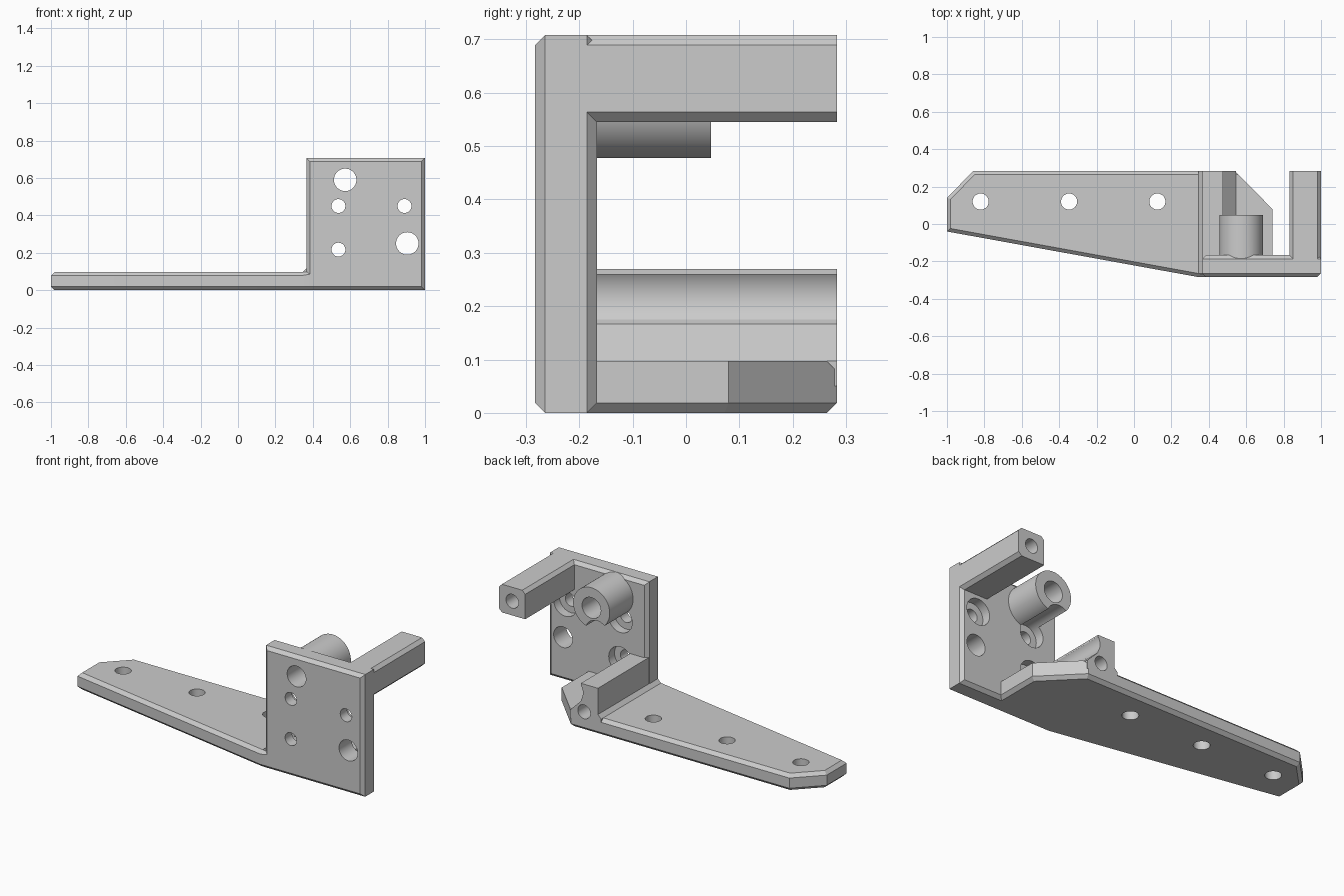
import bpy, bmesh, math
from mathutils import Vector, Matrix

if "Cube" in bpy.data.objects:
    bpy.data.objects.remove(bpy.data.objects["Cube"])

C = 0.019  # chamfer size used on every part

grey = bpy.data.materials.new("light grey")
grey.use_nodes = True
grey.diffuse_color = (0.6, 0.6, 0.6, 1)
grey.node_tree.nodes["Principled BSDF"].inputs["Base Color"].default_value = (0.6, 0.6, 0.6, 1)


def finish(bm, name):
    bmesh.ops.recalc_face_normals(bm, faces=bm.faces)
    me = bpy.data.meshes.new(name)
    bm.to_mesh(me)
    bm.free()
    me.materials.append(grey)
    ob = bpy.data.objects.new(name, me)
    bpy.context.collection.objects.link(ob)
    return ob


def prism(name, points, offset, rule=None):
    """Extrude a closed outline; chamfer the edges whose midpoint and direction pass the rule."""
    bm = bmesh.new()
    face = bm.faces.new([bm.verts.new(p) for p in points])
    new = bmesh.ops.extrude_face_region(bm, geom=[face])["geom"]
    bmesh.ops.translate(bm, vec=offset, verts=[v for v in new if isinstance(v, bmesh.types.BMVert)])
    bmesh.ops.recalc_face_normals(bm, faces=bm.faces)
    if rule:
        edges = [e for e in bm.edges if rule((e.verts[0].co + e.verts[1].co) / 2,
                                             (e.verts[1].co - e.verts[0].co).normalized())]
        bmesh.ops.bevel(bm, geom=edges, offset=C, offset_type='OFFSET', segments=1,
                        profile=0.5, affect='EDGES')
    return finish(bm, name)


def cylinder(name, a, b, r):
    """Round bar from point a to point b."""
    a, b = Vector(a), Vector(b)
    bm = bmesh.new()
    rot = (b - a).to_track_quat('Z', 'Y').to_matrix().to_4x4()
    bmesh.ops.create_cone(bm, cap_ends=True, segments=64, radius1=r, radius2=r,
                          depth=(b - a).length, matrix=Matrix.Translation((a + b) / 2) @ rot)
    return finish(bm, name)


def combine(target, tool, operation):
    mod = target.modifiers.new(operation.lower(), 'BOOLEAN')
    mod.operation, mod.object, mod.solver = operation, tool, 'EXACT'
    bpy.context.view_layer.objects.active = target
    bpy.ops.object.modifier_apply(modifier=mod.name)
    bpy.data.objects.remove(tool)


# Long tapered arm with the pad beside it
outline = [(-1, -0.04), (0.34, -0.283), (0.74, -0.283), (0.74, 0.08),
           (0.54, 0.283), (-0.86, 0.283), (-1, 0.14)]
bracket = prism("mounting_bracket", [(x, y, 0) for x, y in outline], (0, 0, 0.097),
                lambda m, d: abs(d.z) < 0.5 and (m.z < 0.01 or m.x < 0.5))

# Upright plate
plate = prism("upright_plate", [(0.365, -0.283, 0), (1, -0.283, 0), (1, -0.283, 0.708),
                                (0.365, -0.283, 0.708)], (0, 0.116, 0),
              lambda m, d: abs(d.y) < 0.5)

# Stiffening rib on the arm, with a small sloped foot on each side
rib = prism("rib", [(x, -0.264, z) for x, z in
                    [(0.345, 0.05), (0.345, 0.097), (0.366, 0.118), (0.366, 0.27),
                     (0.475, 0.27), (0.475, 0.167), (0.545, 0.097), (0.545, 0.05)]],
            (0, 0.547, 0))

# Upper bar, sharp only on its inner lower edge
x0, x1, z0, z1 = 0.832, 1.0, 0.545, 0.708
bar = prism("upper_bar", [(x, -0.264, z) for x, z in
                          [(x0, z0), (x1 - C, z0), (x1, z0 + C), (x1, z1 - C),
                           (x1 - C, z1), (x0 + C, z1), (x0, z1 - C)]], (0, 0.547, 0))

# Round boss behind the plate
boss = cylinder("boss", (0.573, -0.22, 0.59), (0.573, 0.047, 0.59), 0.117)

for part in (plate, rib, bar, boss):
    combine(bracket, part, 'UNION')

# Holes: start, end, radius
holes = [((x, 0.12, -0.1), (x, 0.12, 0.2), 0.043) for x in (-0.82, -0.347, 0.125)]
for x, z in ((0.537, 0.45), (0.537, 0.217), (0.89, 0.45)):
    holes.append(((x, -0.4, z), (x, 0.0, z), 0.037))      # screw hole
    holes.append(((x, -0.22, z), (x, 0.4, z), 0.075))     # counterbore and clearance
holes += [((0.573, -0.4, 0.59), (0.573, 0.2, 0.59), 0.06),
          ((0.905, -0.4, 0.25), (0.905, 0.0, 0.25), 0.06),
          ((0.915, 0.0, 0.627), (0.915, 0.4, 0.627), 0.04),
          ((0.455, 0.0, 0.11), (0.455, 0.4, 0.11), 0.04)]
for a, b, r in holes:
    combine(bracket, cylinder("hole_cutter", a, b, r), 'DIFFERENCE')

bpy.ops.object.select_all(action='DESELECT')
bracket.select_set(True)
bpy.context.view_layer.objects.active = bracket
bpy.ops.object.shade_smooth_by_angle(angle=math.radians(25))
